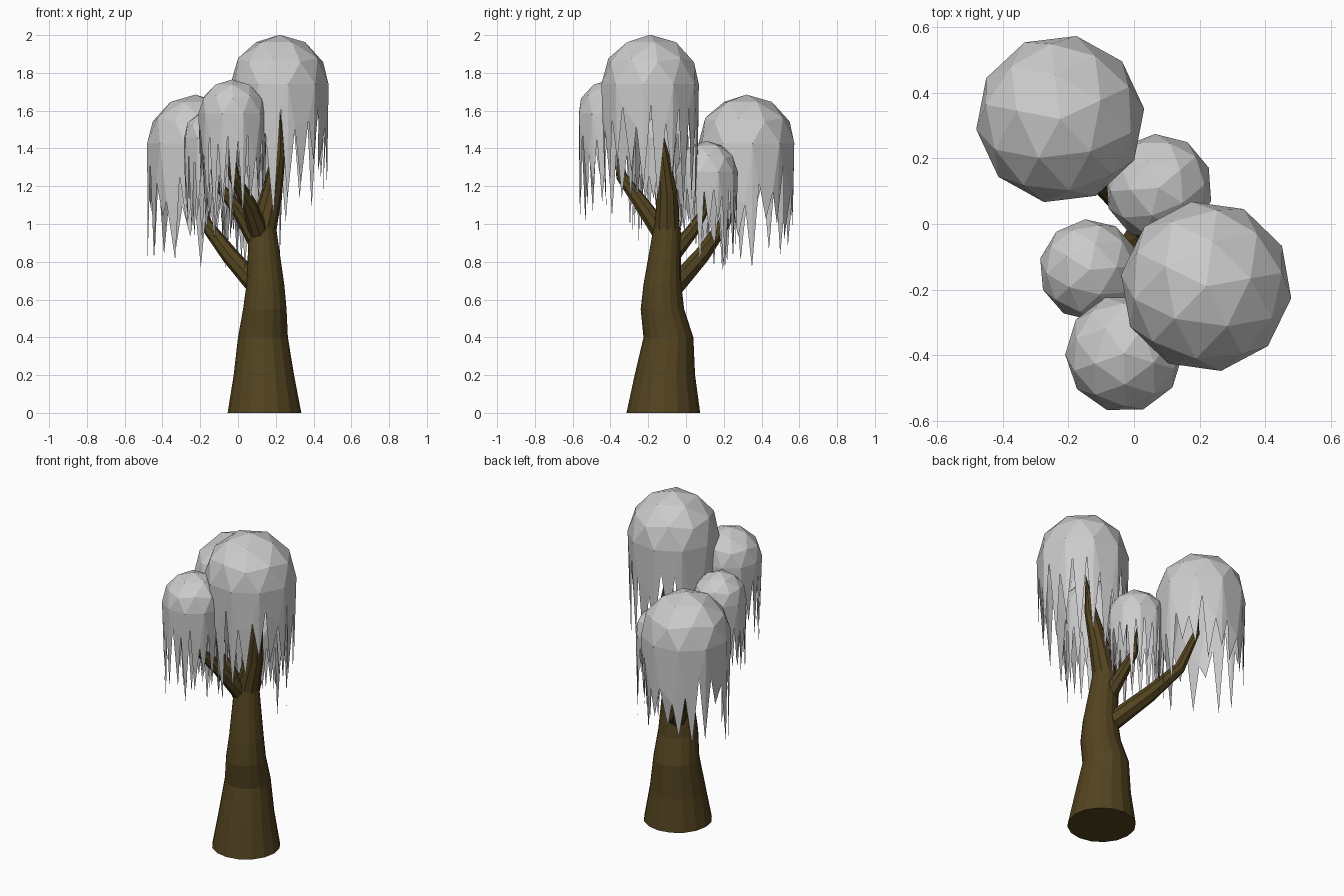
import bpy, bmesh, math, random
from mathutils import Vector

if "Cube" in bpy.data.objects:
    bpy.data.objects.remove(bpy.data.objects["Cube"])

random.seed(7)

bark = bpy.data.materials.new("bark")
bark.diffuse_color = (0.085, 0.056, 0.014, 1)
bark.use_nodes = True
bark.node_tree.nodes["Principled BSDF"].inputs["Base Color"].default_value = bark.diffuse_color


def finish(bm, name, mat=None):
    me = bpy.data.meshes.new(name)
    bm.to_mesh(me)
    bm.free()
    ob = bpy.data.objects.new(name, me)
    bpy.context.collection.objects.link(ob)
    if mat:
        me.materials.append(mat)
    return ob


def limb(name, path, sides, level=False):
    """Faceted tube through (x, y, z, radius) points; a zero radius ends in a point."""
    bm = bmesh.new()
    pts = [Vector(p[:3]) for p in path]
    rings = []
    for i, p in enumerate(path):
        if p[3] == 0:
            rings.append([bm.verts.new(pts[i])])
            continue
        d = (pts[min(i + 1, len(pts) - 1)] - pts[max(i - 1, 0)]).normalized()
        if level or i == 0 and p[2] == 0:
            d = Vector((0, 0, 1))
        u = Vector((0, 1, 0)).cross(d).normalized()
        v = d.cross(u)
        rings.append([bm.verts.new(pts[i] + p[3] * (math.cos(a) * u + math.sin(a) * v))
                      for a in (2 * math.pi * k / sides for k in range(sides))])
    bm.faces.new(rings[0][::-1])
    for a, b in zip(rings, rings[1:]):
        for k in range(sides):
            n = (k + 1) % sides
            if len(b) == 1:
                bm.faces.new((a[k], a[n], b[0]))
            else:
                bm.faces.new((a[k], a[n], b[n], b[k]))
    return finish(bm, name, bark)


def canopy(name, x, y, z, r, turn, drop):
    """Low-poly dome with a curtain of hanging pointed strands."""
    bm = bmesh.new()
    bmesh.ops.create_icosphere(bm, subdivisions=2, radius=r)
    low = [v for v in bm.verts if v.co.z < -0.01 * r]
    bmesh.ops.delete(bm, geom=low, context='VERTS')
    rim = sorted((v for v in bm.verts if abs(v.co.z) < 0.01 * r),
                 key=lambda v: math.atan2(v.co.y, v.co.x))
    n = len(rim)

    # notches at the quarter points of each rim edge
    notches = []
    for i in range(n):
        a, b = rim[i].co, rim[(i + 1) % n].co
        for t in (0.25, 0.75):
            q = a.lerp(b, t)
            q.z = -r * random.uniform(0.4, 1.3)
            notches.append(bm.verts.new(q))

    def tip(co):
        s = random.uniform(0.9, 1.0)
        return bm.verts.new((co.x * s, co.y * s, -drop * random.uniform(0.62, 1.25)))

    # strands alternate between rim corners and rim edge middles
    for i in range(n):
        a, b = rim[i], rim[(i + 1) % n]
        left, right, prev = notches[2 * i], notches[2 * i + 1], notches[2 * i - 1]
        t = tip(a.co)
        bm.faces.new((a, prev, t))
        bm.faces.new((a, t, left))
        bm.faces.new((a, left, right, b))
        bm.faces.new((left, tip((a.co + b.co) / 2), right))
    bmesh.ops.recalc_face_normals(bm, faces=bm.faces)
    ob = finish(bm, name)
    ob.location = (x, y, z)
    ob.rotation_euler.z = math.radians(turn)
    return ob


# trunk with its leader
limb("trunk", [(0.14, -0.12, 0, 0.195), (0.137, -0.112, 0.2, 0.16),
               (0.132, -0.093, 0.4, 0.132), (0.142, -0.125, 0.55, 0.115),
               (0.145, -0.125, 0.68, 0.10), (0.13, -0.1, 0.98, 0.072)], 16, True)
limb("leader", [(0.13, -0.1, 0.96, 0.072), (0.18, -0.1, 1.17, 0.055),
                (0.215, -0.125, 1.37, 0.036), (0.22, -0.165, 1.63, 0)], 10)

# side branches
limb("back_branch", [(0.11, -0.07, 0.66, 0.055), (-0.04, 0.08, 0.83, 0.046),
                     (-0.17, 0.2, 1.0, 0.034), (-0.215, 0.29, 1.2, 0.02),
                     (-0.22, 0.31, 1.4, 0)], 8)
limb("front_branch", [(0.12, -0.11, 0.93, 0.055), (0.06, -0.23, 1.1, 0.042),
                      (-0.02, -0.34, 1.25, 0.03), (-0.05, -0.39, 1.5, 0)], 8)
limb("left_branch", [(0.12, -0.1, 0.88, 0.055), (0.0, -0.11, 1.08, 0.038),
                     (-0.1, -0.13, 1.2, 0.026), (-0.14, -0.14, 1.4, 0)], 8)
limb("short_branch", [(0.125, -0.09, 0.82, 0.05), (0.1, 0.03, 0.96, 0.035),
                      (0.075, 0.09, 1.06, 0.024), (0.07, 0.11, 1.22, 0)], 8)

# hanging foliage: x, y, equator height, radius, turn, strand length
for name, *spec in [
    ("top_canopy", 0.22, -0.19, 1.74, 0.262, 10, 0.62),
    ("back_canopy", -0.225, 0.32, 1.427, 0.258, 25, 0.56),
    ("short_canopy", 0.075, 0.11, 1.275, 0.165, 40, 0.42),
    ("left_canopy", -0.135, -0.14, 1.455, 0.155, 5, 0.45),
    ("front_canopy", -0.03, -0.395, 1.585, 0.18, 55, 0.5),
]:
    canopy(name, *spec)
